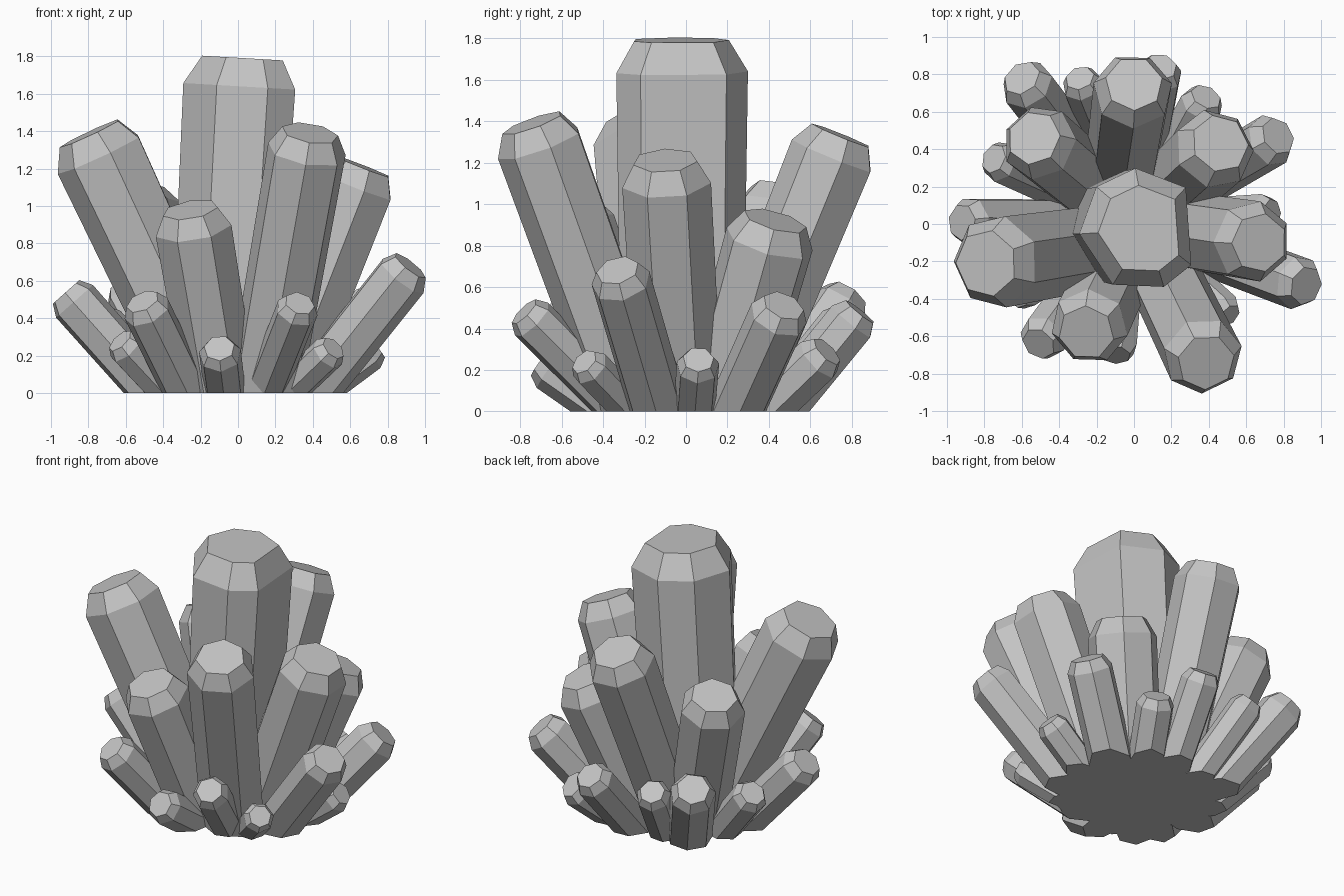
import bpy, bmesh, math
from mathutils import Vector

cube = bpy.data.objects.get("Cube")
if cube:
    bpy.data.objects.remove(cube, do_unlink=True)

stone = bpy.data.materials.new("grey_stone")
stone.use_nodes = True
GREY = (0.55, 0.55, 0.55, 1)
stone.diffuse_color = GREY
stone.node_tree.nodes["Principled BSDF"].inputs["Base Color"].default_value = GREY


def corners(turn):
    """Corner angles in degrees of a regular seven-sided section."""
    return [turn + 360 * i / 7 for i in range(7)]


def crystal(name, tip, foot, radius, angles, taper=0.97, cap=0.5):
    """Faceted prism widening from foot to a chamfered flat tip, cut level at the ground."""
    tip, foot = Vector(tip), Vector((foot[0], foot[1], 0))
    axis = (tip - foot).normalized()
    spin = Vector((0, 0, 1)).rotation_difference(axis)
    buried = foot - axis * radius * 1.5
    shoulder = tip - axis * radius * cap
    sides = len(angles)
    bm = bmesh.new()
    rings = []
    for centre, r in ((buried, radius * taper), (shoulder, radius), (tip, radius * 0.72)):
        ring = []
        for a in map(math.radians, angles):
            ring.append(bm.verts.new(centre + spin @ Vector((r * math.cos(a), r * math.sin(a), 0))))
        rings.append(ring)
    for low, high in zip(rings, rings[1:]):
        for i in range(sides):
            j = (i + 1) % sides
            bm.faces.new((low[i], low[j], high[j], high[i]))
    bm.faces.new(rings[0][::-1])
    bm.faces.new(rings[-1])
    # level cut at the ground, closed underneath
    cut = bmesh.ops.bisect_plane(bm, geom=bm.verts[:] + bm.edges[:] + bm.faces[:],
                                 plane_co=(0, 0, 0), plane_no=(0, 0, -1), clear_outer=True)
    rim = [e for e in cut["geom_cut"] if isinstance(e, bmesh.types.BMEdge)]
    bmesh.ops.contextual_create(bm, geom=rim)
    bmesh.ops.recalc_face_normals(bm, faces=bm.faces[:])
    mesh = bpy.data.meshes.new(name)
    bm.to_mesh(mesh)
    bm.free()
    mesh.materials.append(stone)
    ob = bpy.data.objects.new(name, mesh)
    bpy.context.collection.objects.link(ob)


# central column, with an uneven section
crystal("central_crystal", (0.045, -0.03, 1.79), (-0.06, -0.03), 0.33,
        (-35, -68, -117, -176, -224, -265, -317)[::-1], 0.9, 0.46)

# tall ring
TALL = 0.88
crystal("tall_left_crystal", (-0.79, -0.21, 1.39), (-0.14, -0.11), 0.25, corners(26), TALL)
crystal("tall_front_crystal", (0.385, -0.74, 1.39), (0.14, -0.24), 0.215, corners(13), 0.92)
crystal("tall_right_crystal", (0.67, -0.10, 1.21), (0.20, -0.03), 0.22, corners(26), 0.95)
crystal("tall_back_crystal", (0.00, 0.75, 1.33), (-0.08, 0.21), 0.215, corners(13), TALL)
crystal("middle_back_left_crystal", (0.46, 0.43, 0.92), (0.18, 0.17), 0.22, corners(0), 0.92)
crystal("middle_back_right_crystal", (-0.535, 0.46, 1.06), (-0.20, 0.18), 0.205, corners(3), 0.92)
crystal("middle_front_crystal", (-0.255, -0.58, 0.98), (-0.09, -0.24), 0.21, corners(-13), 0.92)

# short outer ring
crystal("short_left_crystal", (0.92, -0.33, 0.68), (0.38, -0.13), 0.147, corners(0))
crystal("short_right_crystal", (-0.92, 0.01, 0.54), (-0.44, 0.01), 0.135, corners(10))
crystal("short_front_right_crystal", (-0.51, -0.64, 0.49), (-0.27, -0.31), 0.13, corners(20))
crystal("short_front_left_crystal", (0.33, -0.78, 0.48), (0.14, -0.30), 0.115, corners(5))
crystal("short_back_right_crystal", (-0.60, 0.78, 0.56), (-0.30, 0.39), 0.145, corners(15))
crystal("short_back_left_crystal", (0.77, 0.47, 0.51), (0.38, 0.24), 0.145, corners(0))
crystal("short_back_crystal", (0.14, 0.84, 0.48), (0.07, 0.45), 0.125, corners(13))

# small buds filling the gaps
crystal("front_bud", (-0.10, -0.70, 0.24), (-0.07, -0.36), 0.115, corners(13))
crystal("front_left_bud", (0.51, -0.49, 0.24), (0.26, -0.26), 0.097, corners(0))
crystal("front_right_bud", (-0.63, -0.38, 0.28), (-0.37, -0.21), 0.105, corners(10))
crystal("left_bud", (0.74, 0.06, 0.25), (0.41, 0.04), 0.105, corners(0))
crystal("back_left_bud", (0.385, 0.68, 0.29), (0.22, 0.38), 0.12, corners(8))
crystal("back_bud", (-0.29, 0.78, 0.46), (-0.14, 0.41), 0.11, corners(13))
crystal("back_right_bud", (-0.75, 0.35, 0.41), (-0.40, 0.19), 0.113, corners(0))
